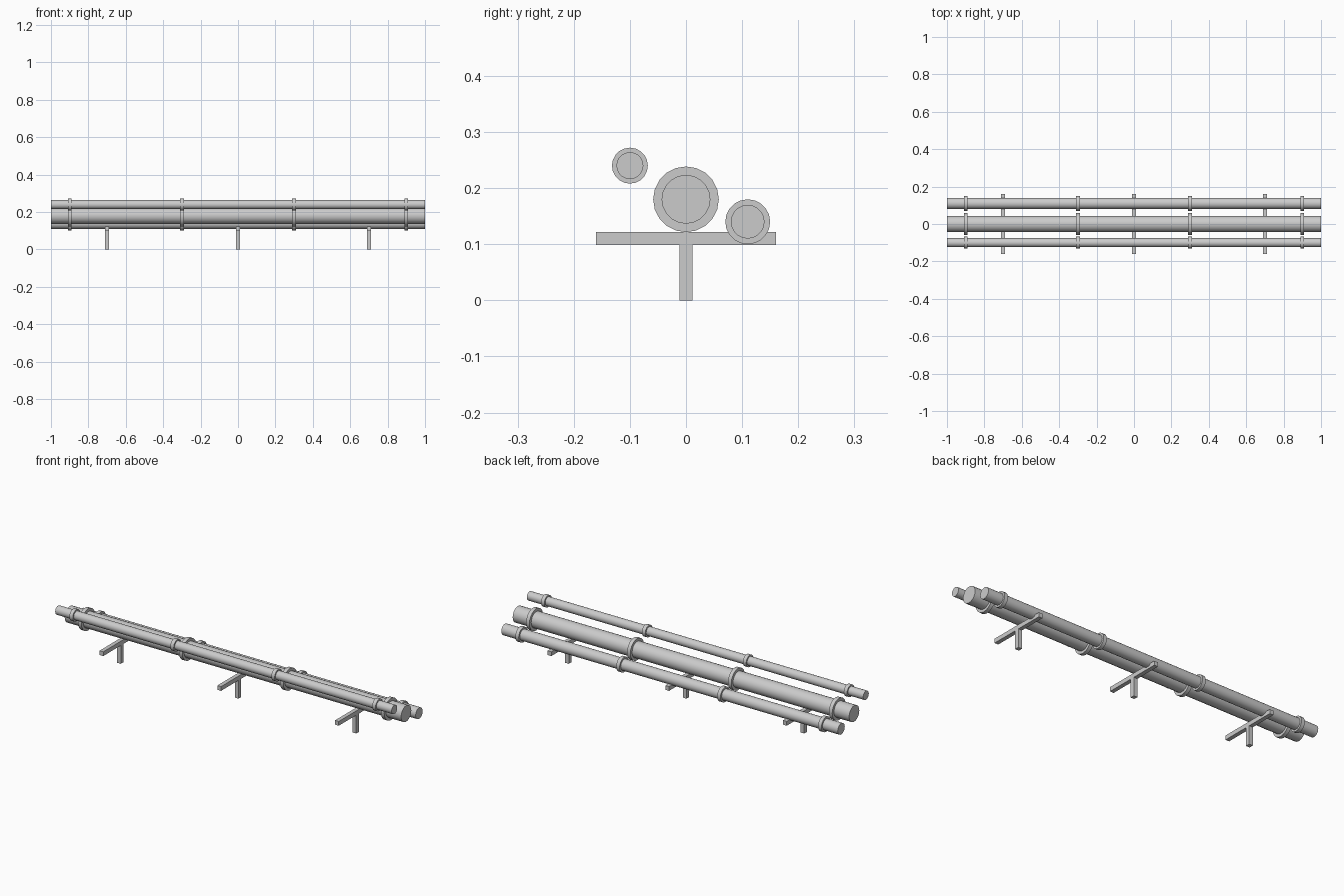
import bpy
from math import pi

if "Cube" in bpy.data.objects:
    bpy.data.objects.remove(bpy.data.objects["Cube"])


def cylinder_x(name, x, y, z, radius, length, sides):
    bpy.ops.mesh.primitive_cylinder_add(vertices=sides, radius=radius, depth=length,
                                        location=(x, y, z), rotation=(0, pi / 2, 0))
    bpy.context.object.name = name
    bpy.ops.object.shade_smooth_by_angle(angle=pi / 6)


def box(name, center, size):
    bpy.ops.mesh.primitive_cube_add(size=1, location=center)
    ob = bpy.context.object
    ob.name = name
    ob.scale = size
    bpy.ops.object.transform_apply(location=False, rotation=False, scale=True)


# Pipes with their joint collars: y, z, pipe radius, collar radius
pipes = {
    "main_pipe": (0.0, 0.18, 0.0435, 0.0585),
    "low_pipe": (0.11, 0.14, 0.03, 0.04),
    "high_pipe": (-0.10, 0.24, 0.024, 0.032),
}
for name, (y, z, r, collar_r) in pipes.items():
    cylinder_x(name, 0, y, z, r, 2.0, 20)
    for i, x in enumerate((-0.9, -0.3, 0.3, 0.9)):
        cylinder_x(f"{name}_collar_{i + 1}", x, y, z, collar_r, 0.02, 20)

# T-shaped supports
for i, x in enumerate((-0.7, 0, 0.7)):
    box(f"support_post_{i + 1}", (x, 0, 0.055), (0.022, 0.023, 0.11))
    box(f"support_beam_{i + 1}", (x, 0, 0.11), (0.022, 0.32, 0.023))
